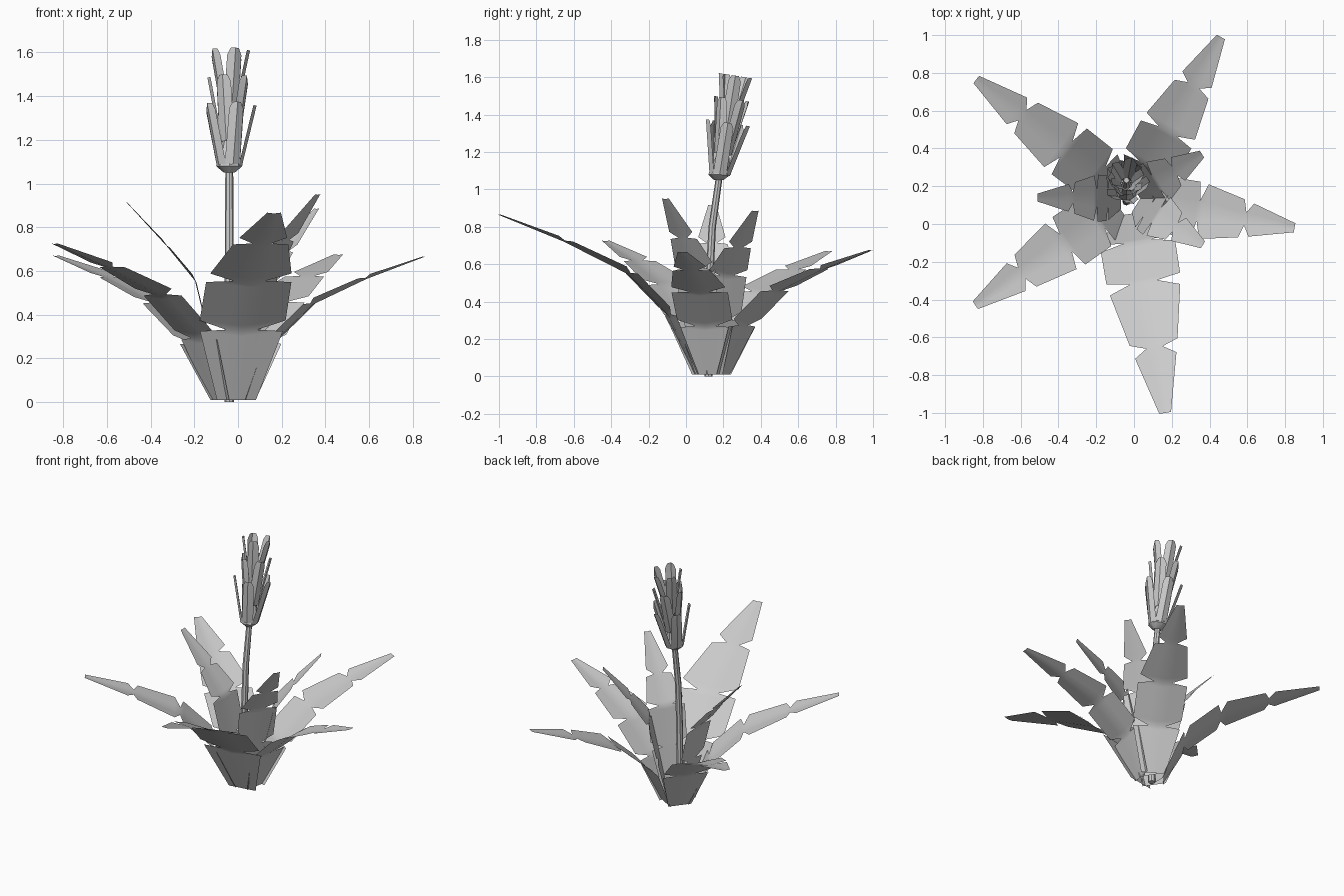
import bpy, math
from mathutils import Vector

if "Cube" in bpy.data.objects:
    bpy.data.objects.remove(bpy.data.objects["Cube"])

BASE = Vector((-0.02, 0.135, 0.01))   # point where all leaves meet
HEAD = Vector((-0.04, 0.175, 1.05))   # bottom of flower head
AXIS = Vector((0.0, 0.16, 1.0)).normalized()


def make_object(name, verts, faces):
    me = bpy.data.meshes.new(name)
    me.from_pydata([tuple(v) for v in verts], [], faces)
    me.update()
    ob = bpy.data.objects.new(name, me)
    bpy.context.collection.objects.link(ob)
    bpy.ops.object.select_all(action='DESELECT')
    ob.select_set(True)
    bpy.context.view_layer.objects.active = ob
    bpy.ops.object.shade_smooth_by_angle(angle=math.radians(40))
    return ob


def lerp_table(table, t):
    for (t0, *a), (t1, *b) in zip(table, table[1:]):
        if t <= t1:
            f = (t - t0) / (t1 - t0)
            return [p + (q - p) * f for p, q in zip(a, b)]
    return table[-1][1:]


# position along the leaf: reach, height, half width (relative)
FRONT = [(0, 0.07, 0, 0.43), (0.3, 0.2, 0.38, 0.95), (0.53, 0.39, 0.64, 0.94),
         (0.77, 0.695, 0.84, 0.58), (1, 1, 1, 0.15)]
OUTER = [(0, 0.075, 0, 0.45), (0.3, 0.2, 0.4, 0.92), (0.53, 0.415, 0.68, 0.94),
         (0.77, 0.7, 0.855, 0.6), (1, 1, 1, 0.15)]
INNER = [(0, 0.1, 0, 0.45), (0.3, 0.24, 0.34, 0.95), (0.53, 0.36, 0.61, 1.0),
         (0.77, 0.62, 0.78, 0.64), (1, 1, 1, 0.17)]


def leaf(name, tip, half_width, table):
    tip = Vector(tip)
    flat = Vector((tip.x - BASE.x, tip.y - BASE.y, 0))
    reach, height = flat.length, tip.z - BASE.z
    out = flat.normalized()
    side = Vector((-out.y, out.x, 0))
    rows = [(0, False)]
    for n in (0.3, 0.53, 0.77):
        rows += [(n - 0.02, False), (n, True), (n + 0.028, False)]
    rows.append((1, False))
    verts, faces, ids = [], [], []
    for t, notch in rows:
        r, h, w = lerp_table(table, t)
        mid = BASE + out * r * reach + Vector((0, 0, h * height))
        w *= half_width
        row = []
        for k in ((-0.36, 0, 0.36) if notch else (-1, -0.36, 0, 0.36, 1)):
            row.append(len(verts))
            fold = Vector((0, 0, 0.12 * w * (abs(k) - 0.5)))
            verts.append(mid + side * k * w + (fold if t else Vector()))
        ids.append((row, notch))
    for (a, na), (b, nb) in zip(ids, ids[1:]):
        ia = a if na else a[1:4]
        ib = b if nb else b[1:4]
        for i in range(2):
            faces.append((ia[i + 1], ia[i], ib[i], ib[i + 1]))
        if nb:      # edges running into a notch
            faces += [(a[1], a[0], b[0]), (a[4], a[3], b[2])]
        elif na:    # edges running out of a notch
            faces += [(b[1], a[0], b[0]), (b[4], a[2], b[3])]
        else:
            faces += [(a[1], a[0], b[0], b[1]), (a[4], a[3], b[3], b[4])]
    make_object(name, verts, faces)


# front, outer and inner leaves, thin single sheets
leaf("front_leaf", (0.165, -1.0, 0.865), 0.21, FRONT)
for i, tip in enumerate([(0.46, 0.99, 0.675), (-0.835, 0.765, 0.67),
                         (-0.84, -0.43, 0.725), (0.85, -0.02, 0.665)]):
    leaf(f"outer_leaf_{i + 1}", tip, 0.163, OUTER)
for i, tip in enumerate([(-0.51, 0.14, 0.915), (0.36, 0.37, 0.885), (0.365, -0.11, 0.95)]):
    leaf(f"inner_leaf_{i + 1}", tip, 0.125, INNER)


def tube(name, rings, sides=8):
    # closed tube through (centre, radius) rings
    verts, faces = [], []
    for c, r in rings:
        for i in range(sides):
            a = 2 * math.pi * i / sides
            verts.append(Vector(c) + Vector((r * math.cos(a), r * math.sin(a), 0)))
    for j in range(len(rings) - 1):
        for i in range(sides):
            k = (i + 1) % sides
            faces.append((j * sides + i, j * sides + k, (j + 1) * sides + k, (j + 1) * sides + i))
    faces.append(tuple(reversed(range(sides))))
    faces.append(tuple(range(len(verts) - sides, len(verts))))
    make_object(name, verts, faces)


# stalk, and the cup under the petals
tube("stalk", [((-0.04, 0.12, 0), 0.022), ((-0.04, 0.125, 0.5), 0.021),
               ((-0.04, 0.14, 0.8), 0.02), (HEAD + AXIS * 0.02, 0.018)])
tube("flower_core", [(HEAD + AXIS * h, r) for h, r in
                     ((0, 0.025), (0.03, 0.06), (0.15, 0.03), (0.36, 0.015))])

# flower petals: three tiers of five, folded lengthwise
U = Vector((1, 0, 0))
V = AXIS.cross(U)
TIERS = [(0.03, 0.31, 0.058, 0.125, 0), (0.14, 0.44, 0.045, 0.1, 36),
         (0.26, 0.565, 0.03, 0.095, 0)]
for n, (z0, z1, r0, r1, start) in enumerate(TIERS):
    verts, faces = [], []
    for i in range(5):
        a = math.radians(start + 72 * i)
        out = U * math.cos(a) + V * math.sin(a)
        side = AXIS.cross(out)
        o = len(verts)
        for f, w in ((0, 0.036), (0.9, 0.034), (1, 0.02)):
            mid = HEAD + AXIS * (z0 + (z1 - z0) * f) + out * (r0 + (r1 - r0) * f)
            verts += [mid - side * w - out * 0.014, mid, mid + side * w - out * 0.014]
        for j in range(2):
            for k in range(2):
                p = o + j * 3 + k
                faces.append((p, p + 1, p + 4, p + 3))
    make_object(f"petal_tier_{n + 1}", verts, faces)
